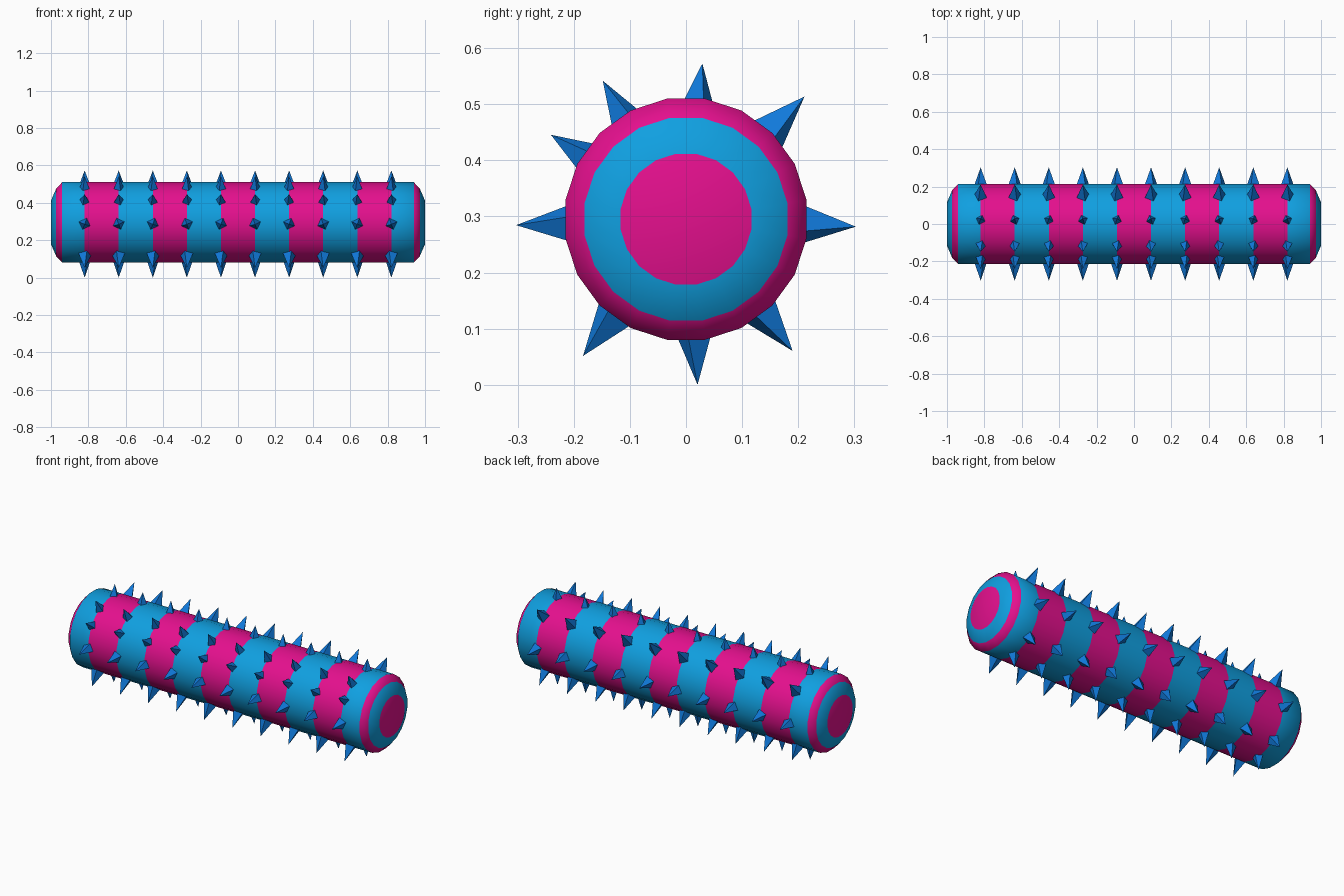
import bpy, bmesh
from math import radians, sin, cos, pi
from mathutils import Matrix, Vector

if "Cube" in bpy.data.objects:
    bpy.data.objects.remove(bpy.data.objects["Cube"])

CZ = 0.295      # height of the roller axis
SIDES = 20


def material(name, rgb):
    m = bpy.data.materials.new(name)
    m.diffuse_color = (*rgb, 1)
    m.use_nodes = True
    m.node_tree.nodes["Principled BSDF"].inputs["Base Color"].default_value = m.diffuse_color
    return m


PINK = material("pink", (0.78, 0.005, 0.27))
SKY = material("sky_blue", (0.005, 0.35, 0.75))
BLUE = material("spike_blue", (0.005, 0.19, 0.70))


def finish(bm, name, mats):
    bmesh.ops.recalc_face_normals(bm, faces=bm.faces)
    mesh = bpy.data.meshes.new(name)
    bm.to_mesh(mesh)
    bm.free()
    for m in mats:
        mesh.materials.append(m)
    obj = bpy.data.objects.new(name, mesh)
    obj.location.z = CZ
    bpy.context.collection.objects.link(obj)
    return obj


# Striped body: rings lofted along x, colours alternating band by band
seams = [-0.82 + 1.64 * i / 9 for i in range(10)]
left = [(-1.0, 0.118), (-0.972, 0.183), (-0.94, 0.2175)]
profile = left + [(x, 0.2175) for x in seams] + [(-x, r) for x, r in reversed(left)]

bm = bmesh.new()
rings = []
for x, r in profile:
    angles = [2 * pi * (k + 0.5) / SIDES for k in range(SIDES)]
    rings.append([bm.verts.new((x, r * cos(a), r * sin(a))) for a in angles])
for i, (a, b) in enumerate(zip(rings, rings[1:])):
    for k in range(SIDES):
        j = (k + 1) % SIDES
        bm.faces.new((a[k], a[j], b[j], b[k])).material_index = i % 2
for cap in (rings[0], rings[-1]):
    bm.faces.new(cap).material_index = 1
body = finish(bm, "striped_roller", [SKY, PINK])
body.data.shade_smooth()
body.data.set_sharp_from_angle(angle=radians(60))

# Spikes: four-sided cones in a ring at every seam (angle, tip radius, base radius)
spikes = [(84, 0.279, 0.036), (46, 0.304, 0.045), (-2.5, 0.303, 0.043),
          (-51, 0.302, 0.043), (-86, 0.2957, 0.039), (233, 0.305, 0.045),
          (182, 0.303, 0.041), (148, 0.284, 0.037), (121, 0.288, 0.037)]
ROOT = 0.19
bm = bmesh.new()
for i, x in enumerate(seams):
    twist = radians(20 if i % 2 else -20)
    for deg, tip, base in spikes:
        a = radians(deg)
        out = Vector((0, cos(a), sin(a)))
        turn = out.to_track_quat('Z', 'X').to_matrix().to_4x4()
        place = (Matrix.Translation(Vector((x, 0, 0)) + out * (ROOT + tip) / 2)
                 @ turn @ Matrix.Rotation(twist, 4, 'Z'))
        bmesh.ops.create_cone(bm, cap_ends=True, segments=4, radius1=base,
                              radius2=0, depth=tip - ROOT, matrix=place)
finish(bm, "spikes", [BLUE])
